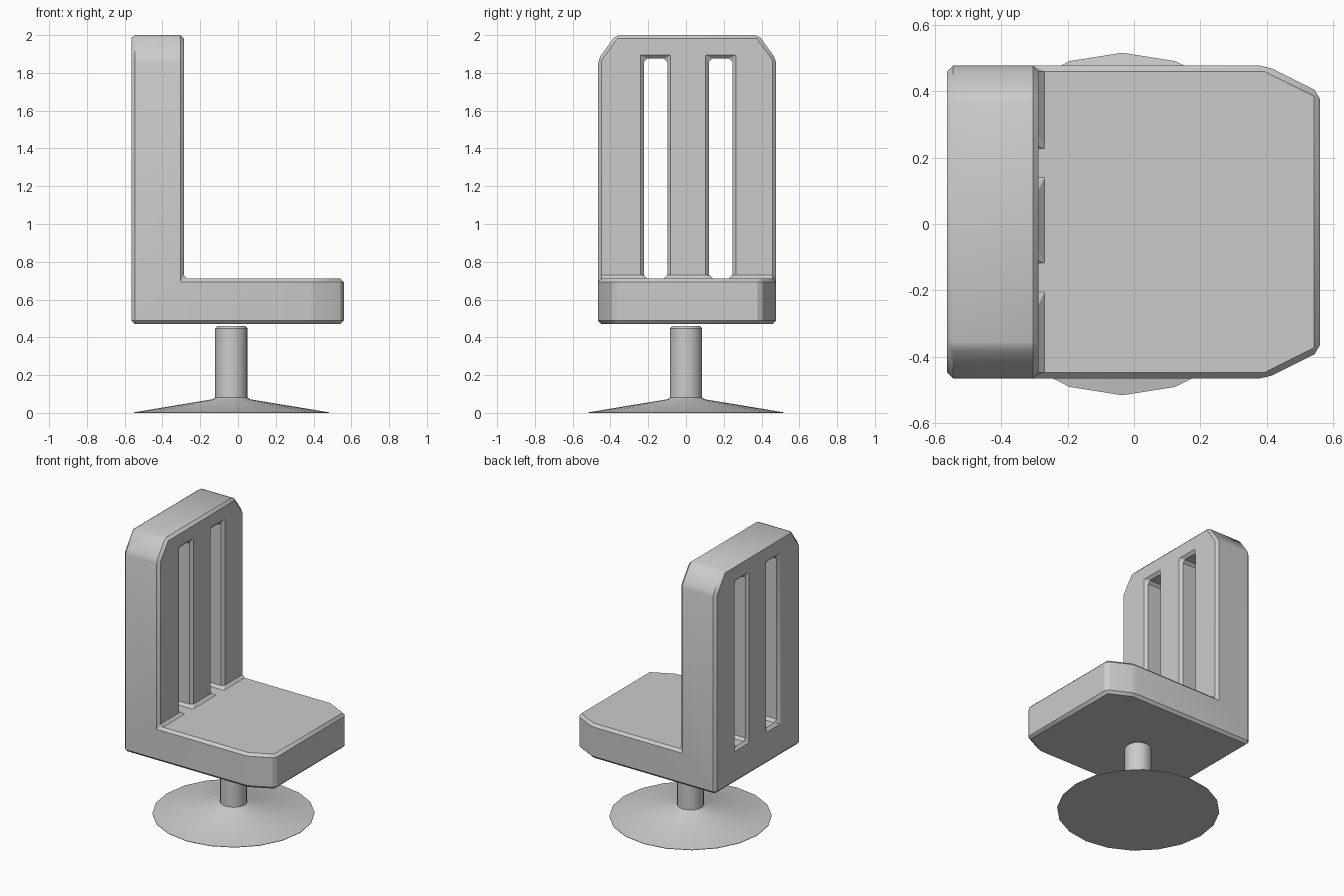
import bpy, bmesh
from math import sin, cos, pi, radians

if "Cube" in bpy.data.objects:
    bpy.data.objects.remove(bpy.data.objects["Cube"])

YC = 0.006          # seat body sits slightly off the column axis
SEAT_Z = 0.712      # seat top
BACK_X = -0.287     # front face of the backrest


def add_object(name, bm):
    bmesh.ops.recalc_face_normals(bm, faces=bm.faces[:])
    mesh = bpy.data.meshes.new(name)
    bm.to_mesh(mesh)
    bm.free()
    ob = bpy.data.objects.new(name, mesh)
    bpy.context.collection.objects.link(ob)
    return ob


def prism(name, points, axis, lo, hi):
    """Extrude a 2D outline along x (points are y,z) or z (points are x,y)."""
    bm = bmesh.new()
    place = (lambda p, t: (t, p[0], p[1])) if axis == 'x' else (lambda p, t: (p[0], p[1], t))
    a = [bm.verts.new(place(p, lo)) for p in points]
    b = [bm.verts.new(place(p, hi)) for p in points]
    bm.faces.new(a)
    bm.faces.new(b)
    n = len(points)
    for i in range(n):
        j = (i + 1) % n
        bm.faces.new((a[i], a[j], b[j], b[i]))
    return add_object(name, bm)


def box(name, x, y, z):
    return prism(name, [(y[0], z[0]), (y[1], z[0]), (y[1], z[1]), (y[0], z[1])], 'x', *x)


def lathe(name, profile, sides, cx):
    """Closed solid of revolution from (radius, z) rings."""
    bm = bmesh.new()
    rings = [[bm.verts.new((cx + r * cos(2 * pi * i / sides), r * sin(2 * pi * i / sides), z))
              for i in range(sides)] for r, z in profile]
    for a, b in zip(rings, rings[1:]):
        for i in range(sides):
            j = (i + 1) % sides
            bm.faces.new((a[i], a[j], b[j], b[i]))
    bm.faces.new(rings[0])
    bm.faces.new(rings[-1])
    return add_object(name, bm)


def smooth(ob):
    bpy.ops.object.select_all(action='DESELECT')
    ob.select_set(True)
    bpy.context.view_layer.objects.active = ob
    bpy.ops.object.shade_smooth_by_angle(angle=radians(30))


# Seat and backrest: backrest outline swept along the full depth, then cut
outline = [(-0.471, 0.47), (0.471, 0.47), (0.471, 1.872),
           (0.378, 2.0), (-0.378, 2.0), (-0.471, 1.872)]
body = prism("seat_and_back", [(y + YC, z) for y, z in outline], 'x', -0.563, 0.56)

cutters = [
    # clipped front corners
    (prism("plan_limit", [(-1, YC - 1.17), (0.7, YC - 0.32), (0.7, YC + 0.32), (-1, YC + 1.17)],
           'z', 0, 3), 'INTERSECT'),
    # space above the seat
    (box("seat_space", (BACK_X, 1), (-1, 1), (SEAT_Z, 3)), 'DIFFERENCE'),
]
# backrest slots
for y in (-0.161, 0.184):
    cutters.append((box("slot", (-1, 0), (y - 0.062, y + 0.062), (SEAT_Z, 1.876)), 'DIFFERENCE'))

for cutter, operation in cutters:
    cutter.hide_render = True
    m = body.modifiers.new(cutter.name, 'BOOLEAN')
    m.operation, m.object, m.solver = operation, cutter, 'EXACT'

flat = body.modifiers.new("merge_coplanar", 'DECIMATE')
flat.decimate_type = 'DISSOLVE'
flat.angle_limit = radians(1)

bevel = body.modifiers.new("chamfer", 'BEVEL')
bevel.width, bevel.segments = 0.018, 1
bevel.limit_method, bevel.angle_limit = 'ANGLE', radians(20)
bevel.use_clamp_overlap = False

# bake the modifiers and drop the cutters
deps = bpy.context.evaluated_depsgraph_get()
baked = bpy.data.meshes.new_from_object(body.evaluated_get(deps))
body.modifiers.clear()
body.data = baked
for cutter, _ in cutters:
    bpy.data.objects.remove(cutter)
smooth(body)

# Shallow cone foot with its column
pedestal = lathe("pedestal", [(0.516, 0.0), (0.516, 0.003), (0.10, 0.072), (0.086, 0.082),
                              (0.086, 0.447), (0.073, 0.461)], 20, -0.035)
smooth(pedestal)
